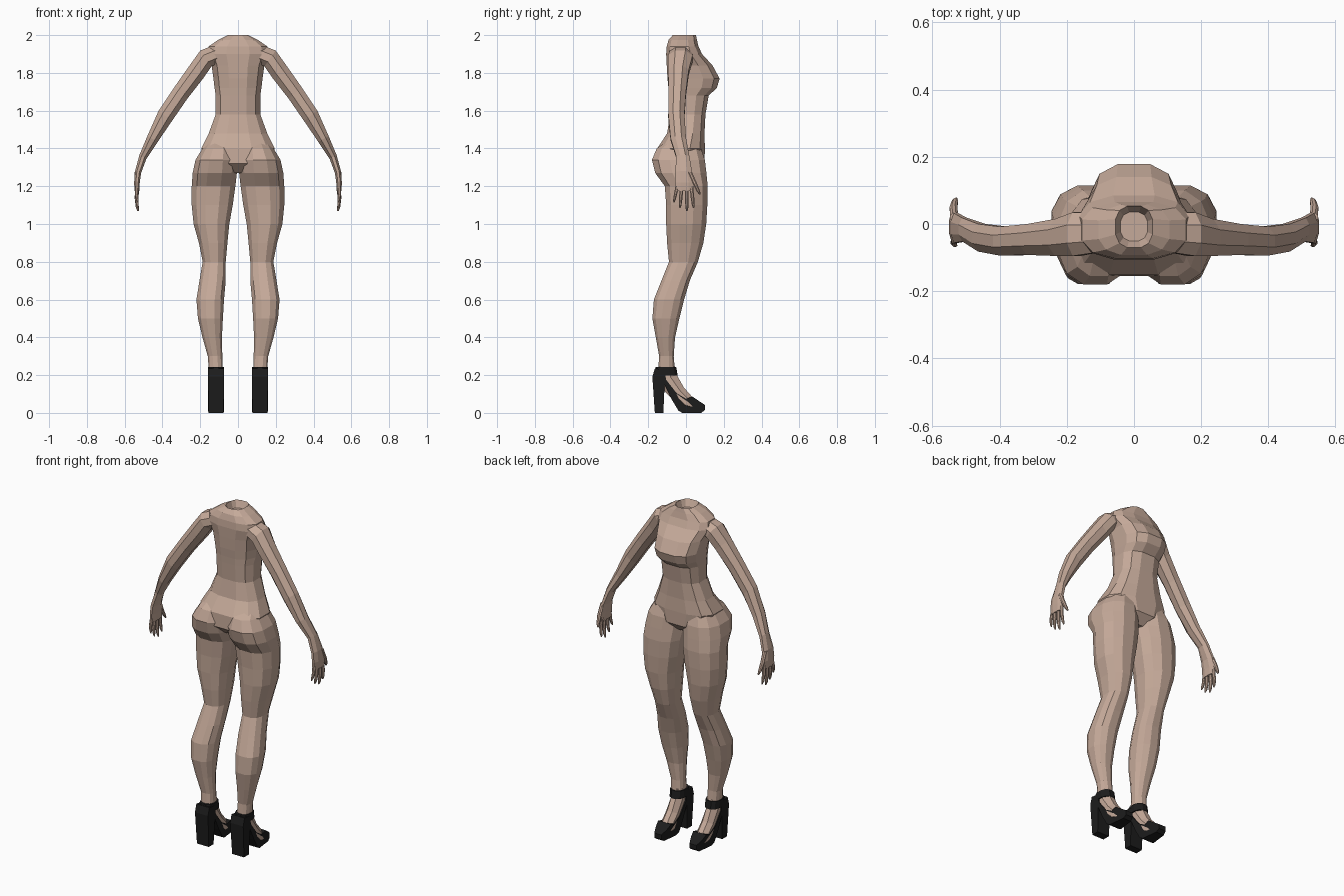
import bpy, bmesh
from math import cos, sin, pi
from mathutils import Vector as V

if "Cube" in bpy.data.objects:
    bpy.data.objects.remove(bpy.data.objects["Cube"])


def material(name, rgb):
    m = bpy.data.materials.new(name)
    m.diffuse_color = (*rgb, 1)
    m.use_nodes = True
    m.node_tree.nodes["Principled BSDF"].inputs["Base Color"].default_value = m.diffuse_color
    return m


SKIN = material("skin", (0.56, 0.40, 0.32))
BLACK = material("black_leather", (0.012, 0.012, 0.012))


def finish(bm, name, mat):
    bmesh.ops.recalc_face_normals(bm, faces=bm.faces)
    me = bpy.data.meshes.new(name)
    bm.to_mesh(me)
    bm.free()
    me.materials.append(mat)
    ob = bpy.data.objects.new(name, me)
    bpy.context.collection.objects.link(ob)
    return ob


def loft(name, rings, n=12, e=0.85, mat=SKIN, side=1):
    """Skin rings given as (centre, half axis u, half axis v); side=-1 mirrors in x."""
    bm = bmesh.new()
    p = lambda t: (1 if t > 0 else -1) * abs(t) ** e
    k = 1 / p(cos(pi / n))
    loops = []
    for c, u, v in rings:
        loop = []
        for i in range(n):
            a = (i + 0.5) * 2 * pi / n
            co = c + u * p(cos(a)) * k + v * p(sin(a)) * k
            loop.append(bm.verts.new((co.x * side, co.y, co.z)))
        loops.append(loop)
    for a, b in zip(loops, loops[1:]):
        for i in range(n):
            j = (i + 1) % n
            bm.faces.new((a[i], a[j], b[j], b[i]))
    bm.faces.new(loops[0])
    bm.faces.new(loops[-1])
    return finish(bm, name, mat)


def flat(z, x0, x1, y0, y1):
    """Level ring from its x and y limits."""
    return V(((x0 + x1) / 2, (y0 + y1) / 2, z)), V(((x1 - x0) / 2, 0, 0)), V((0, (y1 - y0) / 2, 0))


def tilt_x(xa, za, xb, zb, y0, y1):
    """Ring leaning in the xz plane, for arms."""
    return (V(((xa + xb) / 2, (y0 + y1) / 2, (za + zb) / 2)),
            V(((xa - xb) / 2, 0, (za - zb) / 2)), V((0, (y1 - y0) / 2, 0)))


def tilt_y(ya, za, yb, zb, x0, x1):
    """Ring leaning in the yz plane, for feet."""
    return (V(((x0 + x1) / 2, (ya + yb) / 2, (za + zb) / 2)),
            V(((x1 - x0) / 2, 0, 0)), V((0, (ya - yb) / 2, (za - zb) / 2)))


# torso: z, half width, back y, front y (last ring sinks into the open neck)
TORSO = [(1.27, .05, -.10, .05), (1.32, .15, -.155, .098), (1.40, .195, -.152, .10),
         (1.48, .155, -.10, .098), (1.58, .118, -.084, .103), (1.68, .118, -.09, .12),
         (1.72, .124, -.093, .163), (1.77, .13, -.098, .178), (1.84, .14, -.102, .14),
         (1.90, .165, -.105, .085), (1.94, .155, -.102, .066), (1.975, .105, -.092, .058),
         (2.0, .055, -.07, .053), (1.96, .04, -.05, .035)]
# leg: z, inner x, outer x, back y, front y
LEG = [(1.46, .04, .15, -.07, .06), (1.40, .02, .188, -.155, .08), (1.34, .006, .225, -.18, .10),
       (1.27, .006, .24, -.163, .108), (1.20, .014, .245, -.112, .115), (1.10, .028, .245, -.105, .113),
       (1.00, .046, .235, -.105, .107), (.90, .056, .207, -.10, .092), (.80, .065, .187, -.09, .063),
       (.70, .065, .204, -.13, .02), (.60, .074, .22, -.17, -.01), (.50, .08, .212, -.178, -.035),
       (.40, .085, .188, -.16, -.058), (.30, .083, .16, -.142, -.065), (.22, .08, .154, -.148, -.058)]
# arm and palm: upper x, z, lower x, z, back y, front y
ARM = [(.08, 1.965, .08, 1.86, -.08, .03), (.20, 1.918, .14, 1.835, -.095, .035),
       (.257, 1.838, .185, 1.77, -.095, .015), (.34, 1.72, .267, 1.665, -.092, 0),
       (.42, 1.60, .35, 1.545, -.094, -.008), (.48, 1.465, .425, 1.435, -.082, .0),
       (.522, 1.365, .485, 1.345, -.052, .018), (.545, 1.28, .513, 1.27, -.056, .032),
       (.55, 1.22, .52, 1.22, -.058, .042), (.548, 1.175, .522, 1.175, -.056, .04)]
# fingers: root y, root z, tip y, tip z, radius
FINGERS = [(-.047, 1.20, -.064, 1.115, .009), (-.023, 1.20, -.032, 1.085, .010),
           (.004, 1.20, .005, 1.068, .0105), (.028, 1.20, .04, 1.085, .010),
           (.02, 1.275, .074, 1.155, .012)]
# foot: top y, z, sole y, z, inner x, outer x
FOOT = [(-.06, .25, -.14, .25, .082, .152), (-.048, .20, -.16, .16, .08, .153),
        (-.012, .135, -.09, .09, .079, .154), (.035, .082, -.02, .025, .08, .153),
        (.07, .05, .05, .015, .09, .143)]
# shoe side profile: y, z
SHOE = [(-.165, 0), (-.12, 0), (-.113, .15), (-.075, .07), (-.04, .012), (-.02, 0), (.08, 0),
        (.10, .015), (.10, .042), (.065, .065), (.035, .086), (.0, .075), (-.05, .105),
        (-.105, .175), (-.115, .23), (-.165, .235), (-.178, .19)]


def shoe(name, side):
    bm = bmesh.new()
    rows = []
    for s in (-1, 1):
        rows.append([])
        for y, z in SHOE:
            hw = .043 if y < .05 else .043 - (y - .05) * .4
            hw -= .004 if z < .005 else 0
            rows[-1].append(bm.verts.new((side * (.116 + s * hw), y, z)))
    bm.faces.new(rows[0])
    bm.faces.new(rows[1])
    for i in range(len(SHOE)):
        j = (i + 1) % len(SHOE)
        bm.faces.new((rows[0][i], rows[0][j], rows[1][j], rows[1][i]))
    return finish(bm, name, BLACK)


body = loft("body", [flat(z, -w, w, a, b) for z, w, a, b in TORSO], e=.75)
limbs = []
for side, tag in ((1, "right"), (-1, "left")):
    limbs.append(loft(tag + "_leg", [flat(*r) for r in LEG], side=side))
    limbs.append(loft(tag + "_arm", [tilt_x(*r) for r in ARM], n=8, e=1, side=side))
    # hand
    for i, (y0, z0, y1, z1, r) in enumerate(FINGERS):
        rings = []
        for t, k, dx in ((0, 1, 0), (.5, .95, .002), (.85, .75, -.002), (1, .35, -.006)):
            y, x = y0 + (y1 - y0) * t, .535 + dx
            rings.append(flat(z0 + (z1 - z0) * t, x - r * k, x + r * k, y - r * k, y + r * k))
        loft(f"{tag}_finger_{i + 1}", rings, n=8, e=1, side=side)
    # foot, shoe and ankle strap
    loft(tag + "_foot", [tilt_y(*r) for r in FOOT], n=8, e=1, side=side)
    shoe(tag + "_shoe", side)
    loft(tag + "_ankle_strap", [flat(.198, .073, .159, -.165, -.044),
                                flat(.243, .074, .159, -.16, -.052)], mat=BLACK, side=side)

# fuse limbs into the torso
bpy.context.view_layer.objects.active = body
for limb in limbs:
    m = body.modifiers.new("join", 'BOOLEAN')
    m.operation, m.solver, m.object = 'UNION', 'EXACT', limb
    bpy.ops.object.modifier_apply(modifier=m.name)
    bpy.data.objects.remove(limb)
